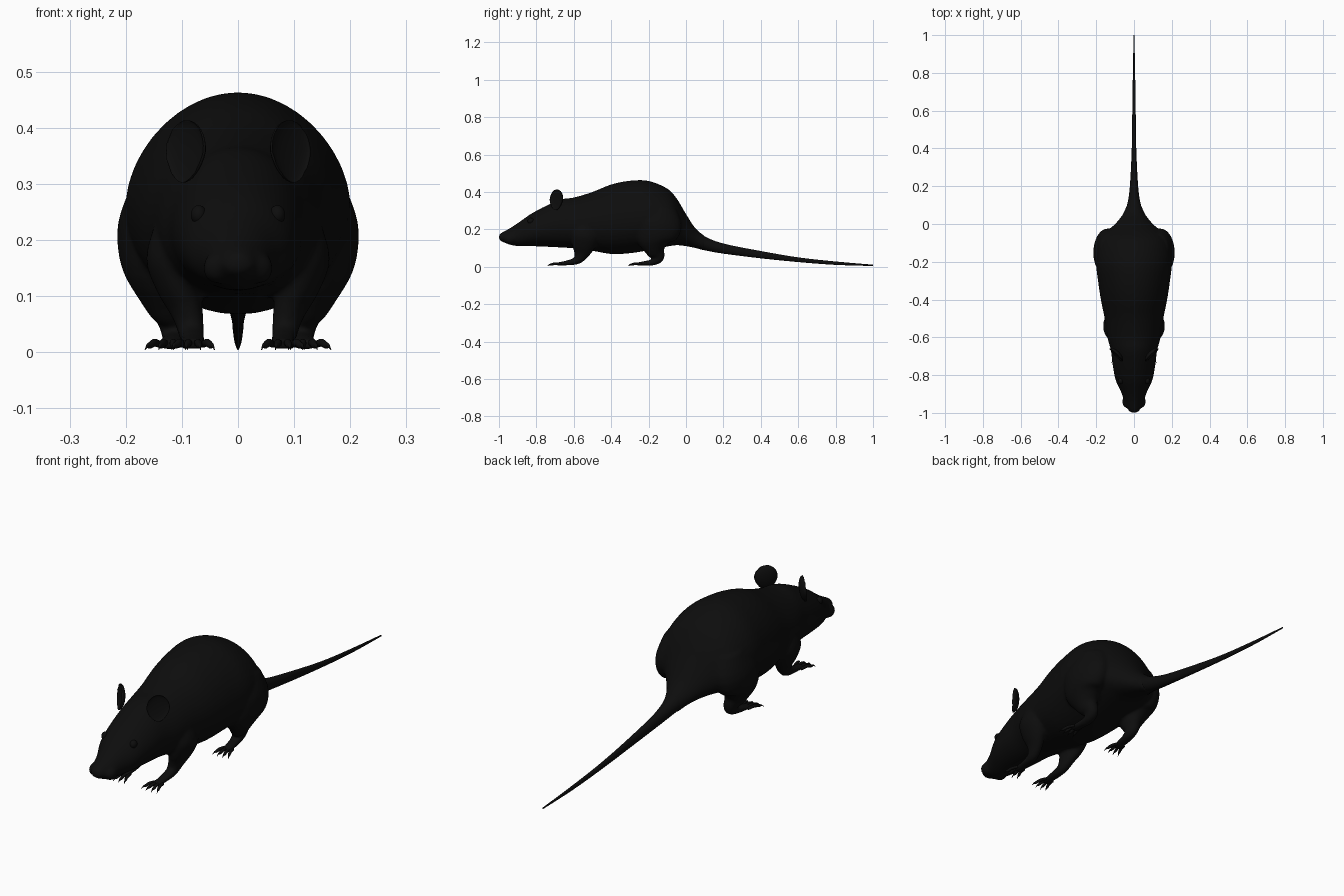
import bpy, bmesh, math
from mathutils import Vector, Matrix

cube = bpy.data.objects.get("Cube")
if cube:
    bpy.data.objects.remove(cube)

fur = bpy.data.materials.new("black fur")
fur.use_nodes = True
fur.diffuse_color = (0.004, 0.004, 0.004, 1)
fur.node_tree.nodes["Principled BSDF"].inputs["Base Color"].default_value = fur.diffuse_color


def spline(rows, steps):
    """Smooth resampling of a list of rows of numbers."""
    out = []
    for i in range(len(rows) - 1):
        p0, p1, p2, p3 = (rows[max(0, min(len(rows) - 1, i + k))] for k in (-1, 0, 1, 2))
        for s in range(steps):
            t = s / steps
            out.append([b + t / 2 * (c - a + t * (2*a - 5*b + 4*c - d + t * (3*(b - c) + d - a)))
                        for a, b, c, d in zip(p0, p1, p2, p3)])
    return out + [list(rows[-1])]


def loft(bm, rows, steps=4, sides=24, upright=False, mirror=1, taper=0):
    """Closed tube through rows of x, y, z, half width, half height."""
    rows = spline(rows, steps)
    rings = []
    for i, (x, y, z, rx, rz) in enumerate(rows):
        a, b = rows[max(i - 1, 0)], rows[min(i + 1, len(rows) - 1)]
        tangent = Vector((0, b[1] - a[1], b[2] - a[2])).normalized()
        up = Vector((0, 0, 1)) if upright else tangent.cross(Vector((1, 0, 0)))
        ring = []
        for k in range(sides):
            ang = math.tau * k / sides
            c, s = math.cos(ang), math.sin(ang)
            p = Vector((x + rx * c * (1 - taper * s), y, z)) + up * rz * s
            ring.append(bm.verts.new((p.x * mirror, p.y, p.z)))
        rings.append(ring)
    for r, q in zip(rings, rings[1:]):
        for k in range(sides):
            bm.faces.new((r[k], r[(k + 1) % sides], q[(k + 1) % sides], q[k]))
    bm.faces.new(rings[0][::-1])
    bm.faces.new(rings[-1])


def ball(bm, center, size):
    bmesh.ops.create_uvsphere(bm, u_segments=24, v_segments=16, radius=1,
                              matrix=Matrix.Translation(center) @ Matrix.Diagonal((*size, 1)))


def finish(bm, name):
    bmesh.ops.recalc_face_normals(bm, faces=bm.faces)
    mesh = bpy.data.meshes.new(name)
    bm.to_mesh(mesh)
    bm.free()
    mesh.materials.append(fur)
    mesh.shade_smooth()
    obj = bpy.data.objects.new(name, mesh)
    bpy.context.collection.objects.link(obj)
    return obj


def section(y, low, high, half):
    return (0, y, (low + high) / 2, half, (high - low) / 2)


# Trunk and head sections: y, underside, top, half width
trunk = [section(*s) for s in (
    (-1.0, .145, .172, .012), (-.985, .135, .183, .03), (-.94, .117, .207, .05),
    (-.89, .11, .24, .068), (-.83, .11, .282, .096), (-.75, .107, .325, .112),
    (-.67, .103, .36, .122), (-.6, .098, .37, .14), (-.5, .085, .4, .155),
    (-.4, .068, .44, .175), (-.3, .072, .46, .19), (-.2, .088, .459, .2),
    (-.1, .108, .418, .185), (-.05, .115, .365, .155), (0, .11, .282, .1),
    (.05, .1, .206, .06), (.1, .086, .165, .038))]
tail = [section(*s) for s in (
    (.04, .104, .215, .062), (.1, .088, .163, .037), (.2, .07, .124, .022), (.4, .045, .084, .012),
    (.6, .025, .05, .009), (.8, .01, .028, .006), (1.0, .004, .011, .002))]
front_leg = [(.095, -.53, .25, .045, .06), (.112, -.54, .17, .052, .075), (.105, -.55, .11, .04, .062),
             (.09, -.562, .065, .028, .04), (.083, -.585, .033, .023, .022),
             (.08, -.64, .02, .022, .013), (.08, -.69, .014, .021, .009)]
hind_leg = [(.12, -.13, .32, .06, .08), (.142, -.145, .23, .072, .125), (.145, -.17, .15, .062, .1),
            (.13, -.165, .09, .043, .055), (.115, -.15, .05, .028, .035),
            (.112, -.175, .025, .024, .018), (.118, -.22, .018, .023, .013),
            (.122, -.26, .014, .021, .009)]

# Body fused with legs into one smooth skin
bm = bmesh.new()
loft(bm, trunk, sides=40, upright=True, taper=.1)
for side in (-1, 1):
    loft(bm, front_leg, mirror=side)
    loft(bm, hind_leg, mirror=side)
    ball(bm, (.035 * side, -.94, .15), (.028, .035, .028))    # whisker pads
body = finish(bm, "body")
remesh = body.modifiers.new("fuse", "REMESH")
remesh.mode = "VOXEL"
remesh.voxel_size = .007
remesh.use_smooth_shade = True
smooth = body.modifiers.new("soften", "SMOOTH")
smooth.factor = .5
smooth.iterations = 7

bm = bmesh.new()
loft(bm, tail, steps=6, sides=20, upright=True)
finish(bm, "tail")

bm = bmesh.new()
ball(bm, (0, -.985, .161), (.016, .014, .012))
finish(bm, "nose")

for side, label in ((1, "left"), (-1, "right")):
    # Eye with a raised lid ring
    bm = bmesh.new()
    ball(bm, (.07 * side, -.83, .245), (.014, .017, .017))
    finish(bm, label + "_eye")

    # Cupped ear turned forward and outward
    bm = bmesh.new()
    ball(bm, (0, 0, 0), (.048, .022, .056))
    for v in bm.verts:
        if v.co.y < 0:
            v.co.y *= -.45
        else:
            v.co.y += .002
        v.co.x *= 1 + 4 * min(v.co.z, 0)
    ear = finish(bm, label + "_ear")
    ear.location = (.096 * side, -.695, .358)
    ear.rotation_euler = (math.radians(-6), 0, math.radians(45 * side))

    # Toes with curved claws
    for foot, x, y, fan in (("front", .08, -.68, 0), ("hind", .122, -.25, .1)):
        bm = bmesh.new()
        for k in range(4):
            u = k - 1.5
            reach = .064 - .005 * abs(u)
            bend = (u * .24 + fan) * reach
            bx = x + u * .012
            loft(bm, [(bx, y + .015, .014, .006, .006),
                      (bx + bend * .35, y - reach * .3, .017, .0065, .007),
                      (bx + bend * .65, y - reach * .65, .012, .0055, .006),
                      (bx + bend * .8, y - reach * .8, .012, .003, .0035),
                      (bx + bend, y - reach, .004, .0005, .0005)],
                 steps=3, sides=10, mirror=side)
        finish(bm, f"{label}_{foot}_toes")
